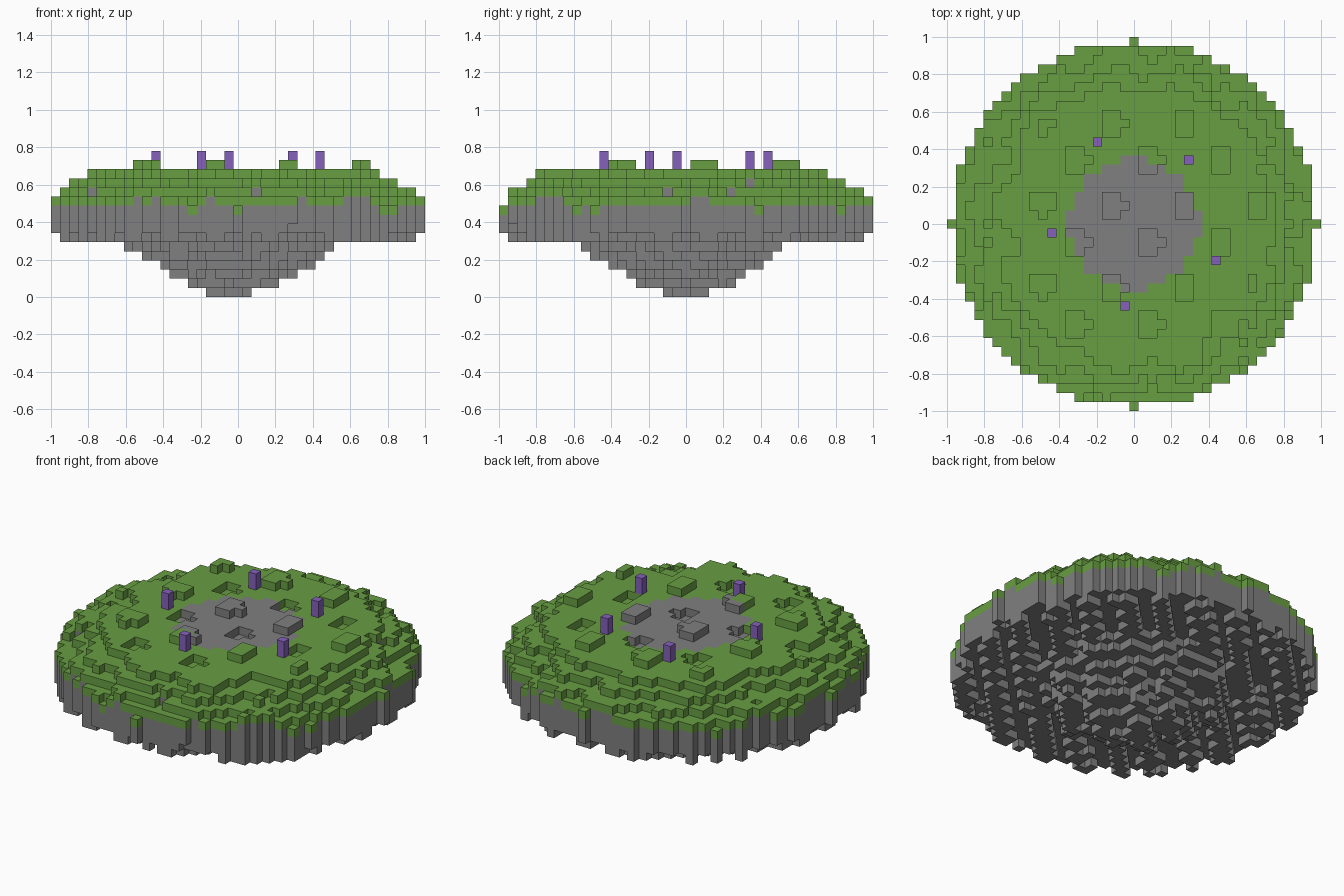
import bpy
import bmesh
from math import sin, cos, hypot

cube = bpy.data.objects.get("Cube")
if cube:
    bpy.data.objects.remove(cube, do_unlink=True)

RADIUS = 20                    # island radius in blocks
UNIT = 2 / (2 * RADIUS + 1)    # block size
GROUND = 14                    # plateau height in blocks
SIDES = ((1, 0), (0, 1), (-1, 0), (0, -1))


def make_material(name, colour):
    mat = bpy.data.materials.new(name)
    mat.use_nodes = True
    mat.diffuse_color = (*colour, 1)
    mat.node_tree.nodes["Principled BSDF"].inputs["Base Color"].default_value = (*colour, 1)
    return mat


grass_green = make_material("grass green", (0.14, 0.345, 0.057))
stone_grey = make_material("stone grey", (0.215, 0.215, 0.215))
crystal_purple = make_material("crystal purple", (0.238, 0.117, 0.5))


def top_height(x, y):
    """Plateau with bumps and pits, sloping down to a ragged rim."""
    bumps = cos(0.8 * (x + 2.3)) + sin(0.7 * y)
    outside = max(0, hypot(x, y) - 14.6)
    ragged = 0.4 * sin(1.9 * x + 0.7) * cos(1.7 * y) * min(1, outside)
    return round(GROUND - 0.58 * outside + 0.35 * bumps + ragged)


def bottom_height(x, y):
    """Rough bowl that hangs lowest under the middle."""
    bowl = 6.6 * min(1, hypot(x + 0.5, y) / 12) ** 1.4
    ripple = 0.5 * sin(1.7 * x + 0.3) * cos(1.5 * y) + 0.5 * sin(1.1 * (x - y) - 0.6)
    return max(0, round(bowl + ripple))


def build_blocks(name, material, columns, solid):
    """Skin the exposed faces of block columns; solid holds the whole mass."""
    bm = bmesh.new()

    def quad(points):
        bm.faces.new([bm.verts.new([c * UNIT for c in p]) for p in points])

    for (x, y), (low, high) in columns.items():
        corners = [(x + 0.5, y - 0.5), (x + 0.5, y + 0.5),
                   (x - 0.5, y + 0.5), (x - 0.5, y - 0.5)]
        if high == solid[x, y][1]:
            quad([(*c, high) for c in corners])
        if low == solid[x, y][0]:
            quad([(*c, low) for c in reversed(corners)])
        for i, (dx, dy) in enumerate(SIDES):
            a, b = corners[i], corners[(i + 1) % 4]
            near = solid.get((x + dx, y + dy))
            if near:
                spans = [(low, min(high, near[0])), (max(low, near[1]), high)]
            else:
                spans = [(low, high)]
            for z0, z1 in spans:
                if z1 > z0:
                    quad([(*a, z0), (*b, z0), (*b, z1), (*a, z1)])
    bmesh.ops.remove_doubles(bm, verts=bm.verts, dist=UNIT / 100)
    mesh = bpy.data.meshes.new(name)
    bm.to_mesh(mesh)
    bm.free()
    mesh.materials.append(material)
    obj = bpy.data.objects.new(name, mesh)
    bpy.context.collection.objects.link(obj)


# Full extent of every block column
span = range(-RADIUS, RADIUS + 1)
island = {(x, y): (bottom_height(x, y), top_height(x, y))
          for x in span for y in span if hypot(x, y) <= RADIUS}

# One block of grass on top, with bare stone in the middle
turf = {c: (high - 1, high) for c, (low, high) in island.items() if hypot(*c) > 7.2}
rock = {c: (low, high - 1 if c in turf else high) for c, (low, high) in island.items()}
build_blocks("grass_layer", grass_green, turf, island)
build_blocks("rock_body", stone_grey, rock, island)

# Ring of crystal pillars
for number, cell in enumerate([(-4, 9), (6, 7), (-9, -1), (9, -4), (-1, -9)], 1):
    pillar = {cell: (island[cell][1], GROUND + 2)}
    build_blocks(f"crystal_pillar_{number}", crystal_purple, pillar, pillar)
